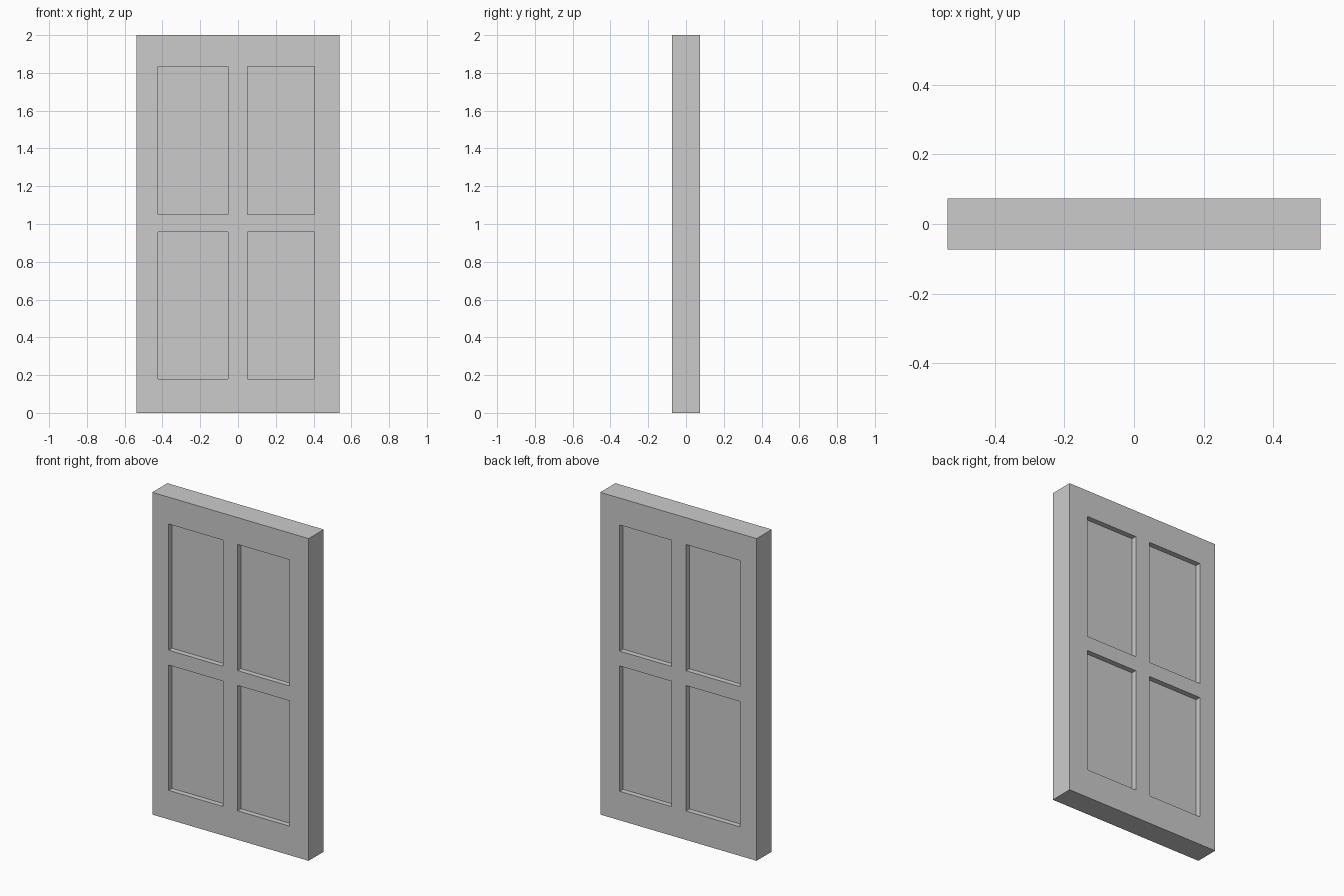
import bpy, bmesh
from mathutils import Vector

if "Cube" in bpy.data.objects:
    bpy.data.objects.remove(bpy.data.objects["Cube"])

HALF_W, HEIGHT, HALF_T, RECESS = 0.537, 2.0, 0.074, 0.033
XS = [-HALF_W, -0.424, -0.052, 0.049, 0.404, HALF_W]   # stile and panel edges
ZS = [0.0, 0.18, 0.958, 1.05, 1.833, HEIGHT]           # rail and panel edges

bm = bmesh.new()

# Front sheet divided along the panel edges
grid = [[bm.verts.new((x, -HALF_T, z)) for x in XS] for z in ZS]
for j in range(5):
    for i in range(5):
        bm.faces.new((grid[j][i], grid[j][i + 1], grid[j + 1][i + 1], grid[j + 1][i]))

# Thicken into the door slab
slab = bmesh.ops.extrude_face_region(bm, geom=bm.faces[:], use_keep_orig=True)
new_verts = [g for g in slab["geom"] if isinstance(g, bmesh.types.BMVert)]
bmesh.ops.translate(bm, verts=new_verts, vec=(0, 2 * HALF_T, 0))
bmesh.ops.recalc_face_normals(bm, faces=bm.faces[:])

# Sink the four panels on both sides
def is_panel(face):
    c = face.calc_center_median()
    in_x = XS[1] < c.x < XS[2] or XS[3] < c.x < XS[4]
    in_z = ZS[1] < c.z < ZS[2] or ZS[3] < c.z < ZS[4]
    return abs(face.normal.y) > 0.9 and in_x and in_z

bm.normal_update()
for side in (-1, 1):
    panels = [f for f in bm.faces
              if is_panel(f) and f.calc_center_median().y * side > 0]
    for panel in panels:
        sunk = bmesh.ops.extrude_discrete_faces(bm, faces=[panel])["faces"][0]
        bmesh.ops.translate(bm, verts=sunk.verts[:], vec=Vector((0, -side * RECESS, 0)))

bmesh.ops.recalc_face_normals(bm, faces=bm.faces[:])
mesh = bpy.data.meshes.new("door")
bm.to_mesh(mesh)
bm.free()
door = bpy.data.objects.new("door", mesh)
bpy.context.collection.objects.link(door)
